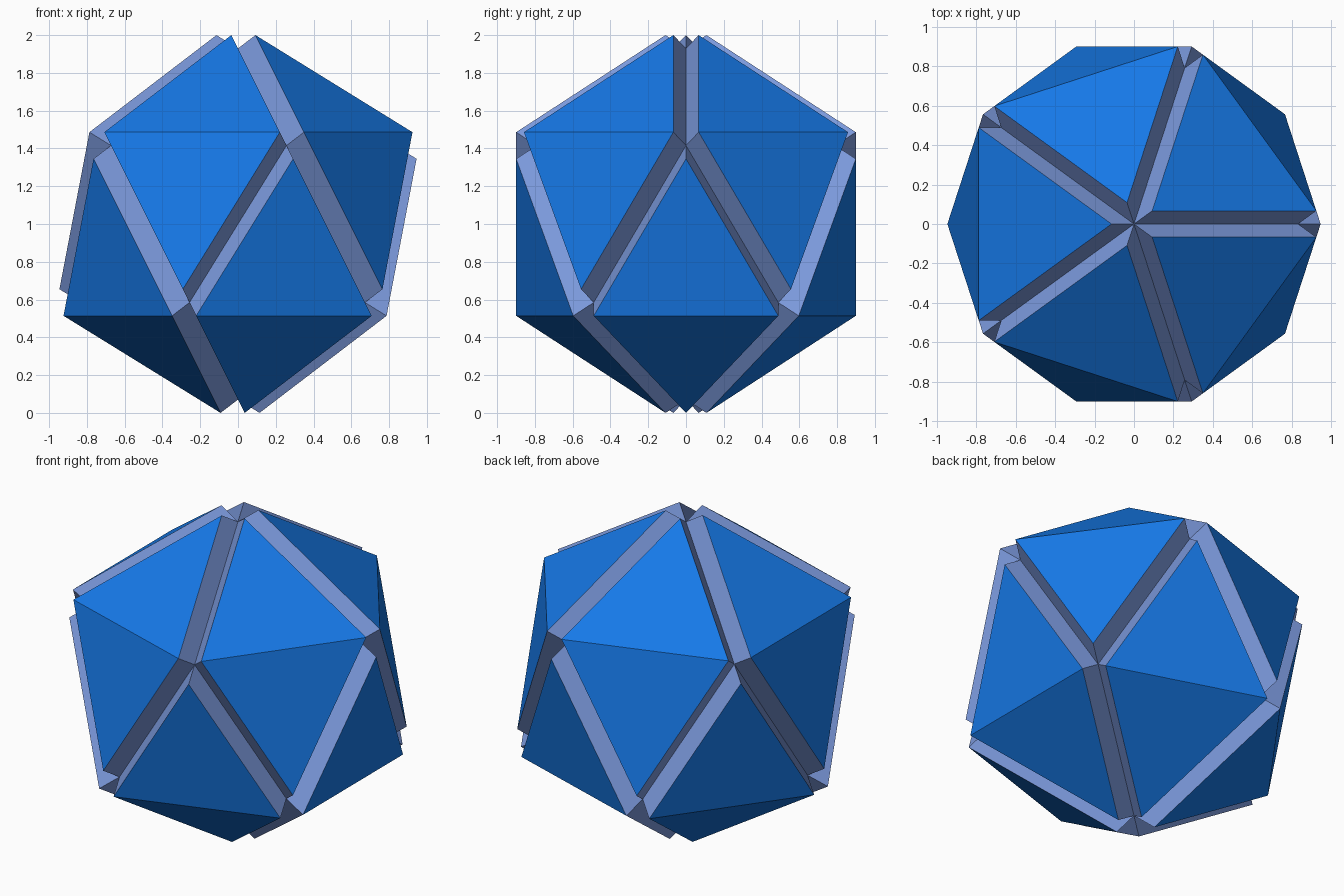
import bpy, bmesh
from math import cos, sin, pi, radians, sqrt
from mathutils import Vector, Matrix

if "Cube" in bpy.data.objects:
    bpy.data.objects.remove(bpy.data.objects["Cube"])

LIFT = 0.134                                   # how far each panel stands proud
AXIS = Vector((0.8507, 0, 0.5257))             # panel's outward direction
R = 1 - LIFT * AXIS.z                          # radius at the groove floor


def material(name, color):
    m = bpy.data.materials.new(name)
    m.diffuse_color = (*color, 1)
    m.use_nodes = True
    m.node_tree.nodes["Principled BSDF"].inputs["Base Color"].default_value = m.diffuse_color
    return m


blue = material("panel_blue", (0.008, 0.19, 0.80))
pale = material("groove_blue", (0.20, 0.32, 0.72))

# One panel: two icosahedron triangles folded along an edge, lifted outward
ring, h = 2 * R / sqrt(5), R / sqrt(5)
a = radians(36)
floor = [Vector((0, 0, R)),
         Vector((ring * cos(a), -ring * sin(a), h)),
         Vector((ring, 0, -h)),
         Vector((ring * cos(a), ring * sin(a), h))]

bm = bmesh.new()
low = [bm.verts.new(p) for p in floor]
top = [bm.verts.new(p + AXIS * LIFT) for p in floor]
bm.faces.new((top[0], top[1], top[3]))
bm.faces.new((top[1], top[2], top[3]))
# sloping groove walls
for i in range(4):
    j = (i + 1) % 4
    bm.faces.new((low[i], low[j], top[j], top[i])).material_index = 1
panel = bpy.data.meshes.new("folded_panel")
bm.to_mesh(panel)
bm.free()
panel.materials.append(blue)
panel.materials.append(pale)

# Five upper panels, and five lower ones flipped over
for side, flip in (("upper", 0), ("lower", pi)):
    for k in range(5):
        ob = bpy.data.objects.new(f"{side}_panel_{k + 1}", panel)
        ob.matrix_world = (Matrix.Translation((0, 0, 1))
                           @ Matrix.Rotation(a + k * radians(72), 4, 'Z')
                           @ Matrix.Rotation(flip, 4, 'Y'))
        bpy.context.collection.objects.link(ob)
